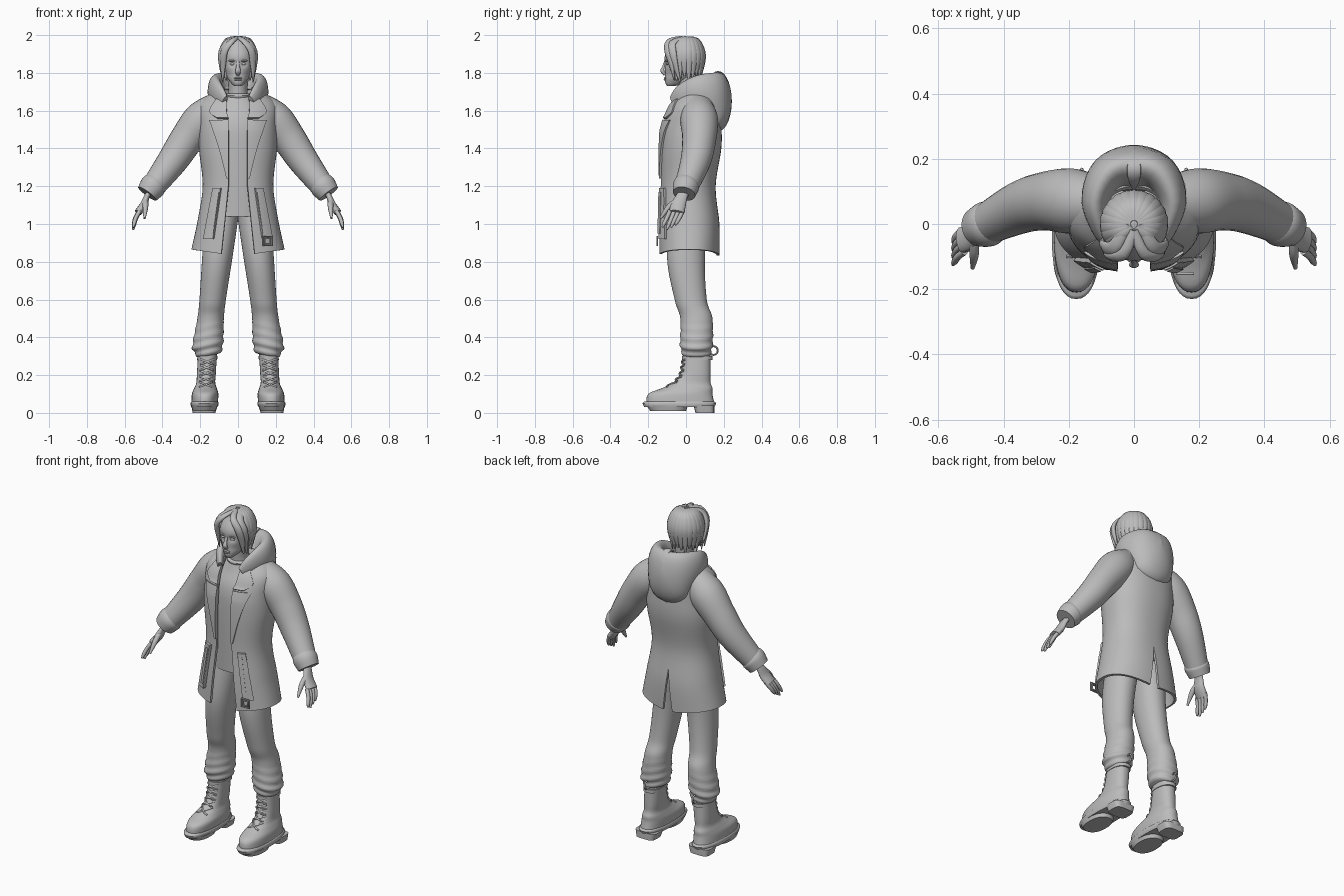
import bpy, bmesh, math
from mathutils import Vector

if "Cube" in bpy.data.objects:
    bpy.data.objects.remove(bpy.data.objects["Cube"], do_unlink=True)

colour = (.5, .5, .5, 1)
grey = bpy.data.materials.new("plain grey")
grey.use_nodes = True
grey.diffuse_color = colour
grey.node_tree.nodes["Principled BSDF"].inputs["Base Color"].default_value = colour
parts = []


def finish(obj, name):
    obj.name = name
    obj.data.materials.append(grey)
    parts.append(obj)
    return obj


def spline(keys, steps):
    """Smooth interpolation through a list of tuples."""
    samples, last = [], len(keys) - 1
    for i in range(steps + 1):
        position = i / steps * last
        k = min(int(position), last - 1)
        f = position - k
        before, start, end, after = [keys[max(0, min(last, k + d))] for d in (-1, 0, 1, 2)]
        samples.append([b + f / 2 * (c - a + f * (2 * a - 5 * b + 4 * c - d + f * (3 * (b - c) + d - a)))
                        for a, b, c, d in zip(before, start, end, after)])
    return samples


def grid(name, rows, closed=True, mirror=False, thickness=0):
    """Skin a list of point rows; closed rows become a capped solid."""
    bm = bmesh.new()
    verts = [[bm.verts.new(point) for point in row] for row in rows]
    count = len(verts[0])
    for lower, upper in zip(verts, verts[1:]):
        for j in range(count if closed else count - 1):
            k = (j + 1) % count
            bm.faces.new((lower[j], lower[k], upper[k], upper[j]))
    if closed:
        bm.faces.new(verts[0])
        bm.faces.new(verts[-1])
    bmesh.ops.recalc_face_normals(bm, faces=bm.faces)
    mesh = bpy.data.meshes.new(name)
    bm.to_mesh(mesh)
    bm.free()
    obj = bpy.data.objects.new(name, mesh)
    bpy.context.collection.objects.link(obj)
    if mirror:
        obj.modifiers.new("mirror", "MIRROR")
    if thickness:
        solidify = obj.modifiers.new("thickness", "SOLIDIFY")
        solidify.thickness, solidify.offset = thickness, 0
    return finish(obj, name)


def turns(count):
    return [2 * math.pi * j / count for j in range(count)]


def power(value, exponent):
    return math.copysign(abs(value) ** exponent, value)


def section(angle, half_width, front_y, back_y, square):
    """Point on a squared-off ellipse, starting from its front."""
    x = half_width * power(math.sin(angle), 2 / square)
    y = (front_y + back_y) / 2 + (front_y - back_y) / 2 * power(math.cos(angle), 2 / square)
    return x, y


def rings(name, keys, steps=24, square=2.3, centre=None):
    """Upright loft; each key is z, half width, front y, back y. A centre rule makes a pair."""
    rows = []
    for z, half_width, front_y, back_y in spline(keys, steps):
        shift = centre(z) if centre else 0
        points = [section(angle, half_width, front_y, back_y, square) for angle in turns(40)]
        rows.append([(x + shift, y, z) for x, y in points])
    return grid(name, rows, mirror=bool(centre))


def tube(name, keys, steps=12, sides=14, side=(0, 1, 0), flat=1, mirror=True):
    """Swept ellipse; each key is x, y, z, radius along the side direction."""
    path, rows = spline(keys, steps), []
    for i, (x, y, z, radius) in enumerate(path):
        ahead, behind = path[min(i + 1, steps)], path[max(i - 1, 0)]
        tangent = (Vector(ahead[:3]) - Vector(behind[:3])).normalized()
        across = Vector(side)
        across = (across - tangent * across.dot(tangent)).normalized()
        up = tangent.cross(across) / flat
        rows.append([Vector((x, y, z)) + radius * (up * math.cos(angle) + across * math.sin(angle))
                     for angle in turns(sides)])
    return grid(name, rows, mirror=mirror)


def front(keys, x, z):
    """Front surface y of an upright loft at x from its centre and height z."""
    key_z, half_width, front_y, back_y = min(spline(keys, 60), key=lambda sample: abs(sample[0] - z))
    across = min(abs(x) / half_width, .99)
    angle = math.asin(across ** 1.15)
    return section(angle, half_width, front_y, back_y, 2.3)[1]


def ball(name, location, scale):
    bpy.ops.mesh.primitive_uv_sphere_add(segments=20, ring_count=12, radius=1, location=location)
    bpy.context.object.scale = scale
    return finish(bpy.context.object, name)


def ring(name, location, radius, segments, rotation):
    bpy.ops.mesh.primitive_torus_add(major_segments=segments, minor_segments=8, major_radius=radius,
                                     minor_radius=.005, location=location, rotation=rotation)
    finish(bpy.context.object, name)


# Coat: open down the front, with a wedge slit at the lower back
COAT = [(.83, .24, -.14, .17), (1, .21, -.14, .17), (1.2, .18, -.13, .15), (1.4, .2, -.13, .18),
        (1.52, .2, -.12, .18), (1.62, .2, -.08, .17), (1.68, .15, -.03, .15), (1.72, .08, 0, .11)]


def opening(z):
    return .05 + .1 * max(0, 1.2 - z, z - 1.5)


rows, columns = [], 28
for z, half_width, front_y, back_y in spline(COAT, 42):
    slit = max(0, 1.08 - z) * .12
    start = math.asin((opening(z) / half_width) ** 1.15)
    end = math.pi - math.asin((slit / half_width) ** 1.15)
    hem = .2 * max(0, 1 - z)
    row = []
    for j in range(columns + 1):
        x, y = section(start + (end - start) * j / columns, half_width, front_y, back_y, 2.3)
        row.append((x if j < columns else slit, y, z + hem * x / half_width))
    rows.append(row)
grid("coat", rows, closed=False, mirror=True, thickness=.014)


def patch(name, keys, lift, thickness):
    """Plate lying on the coat front; each key is z, inner x, outer x."""
    rows = []
    for z, inner, outer in keys:
        across = [inner + (outer - inner) * j / 6 for j in range(7)]
        rows.append([(x, front(COAT, x, z) - lift, z) for x in across])
    grid(name, rows, closed=False, mirror=True, thickness=thickness)


patch("lapel", spline([(1.24, .05, .06), (1.4, .05, .1), (1.55, .05, .15)], 16), .012, .012)
patch("collar", spline([(1.56, .05, .11), (1.6, .06, .15), (1.69, .06, .09)], 8), .012, .012)
patch("pocket_strap", spline([(1.19, .09, .13), (.92, .13, .18)], 10), .017, .018)
patch("pocket_welt", spline([(1.17, .1, .12), (.95, .13, .15)], 10), .028, .008)
quarter = math.pi / 2
for size in (.02, .034):
    ring("buckle", (.157, -.152, .91), size, 4, (quarter, quarter / 2, 0))

# Sleeves and cuffs
tube("sleeve", [(.11, .06, 1.62, .08), (.19, .07, 1.55, .1), (.27, .07, 1.45, .09),
                (.35, .05, 1.33, .08), (.47, -.01, 1.17, .06)], steps=30, sides=28)
tube("cuff", [(.43, .01, 1.22, .06), (.45, 0, 1.2, .07), (.48, -.01, 1.16, .06)], steps=8, sides=28)

# Hood draped round the neck, drooping at the back
hood = [(.07, -.07, 1.65, .03), (.1, -.02, 1.68, .06), (.12, .07, 1.7, .09), (.08, .15, 1.68, .13)]
other_side = [(-x, y, z, radius) for x, y, z, radius in reversed(hood)]
tube("hood", hood + [(0, .17, 1.65, .16)] + other_side, steps=40, sides=28, side=(0, 0, 1), flat=2.2, mirror=False)

# Shirt and neck
rings("shirt", [(1.04, .15, -.1, .13), (1.4, .16, -.11, .15), (1.54, .15, -.1, .15),
                (1.63, .11, -.06, .13), (1.68, .07, -.04, .1)])
rings("neckband", [(1.66, .06, -.04, .09), (1.68, .07, -.05, .09), (1.69, .06, -.04, .08)], steps=6)
rings("neck", [(1.62, .07, -.04, .09), (1.7, .05, -.04, .07), (1.79, .06, -.05, .07)], square=2)

# Head with dented eye sockets and cheeks
head = rings("head", [(1.73, .02, -.1, -.06), (1.75, .04, -.11, 0), (1.8, .07, -.11, .07),
                      (1.9, .08, -.11, .09), (1.98, .04, -.06, .05)], steps=40, square=2.2)
for vert in head.data.vertices:
    for x, z, reach, depth in ((.03, 1.85, .016, .014), (.05, 1.79, .02, .006)):
        if vert.co.y < 0:
            distance = math.hypot(abs(vert.co.x) - x, vert.co.z - z)
            vert.co.y += depth * math.exp(-(distance / reach) ** 2)
tube("nose", [(0, -.11, 1.86, .008), (0, -.12, 1.83, .01), (0, -.125, 1.81, .015), (0, -.11, 1.79, .01)],
     side=(1, 0, 0), flat=1.4, mirror=False)
for z in (1.764, 1.773):
    ball("lip", (0, -.11, z), (.022, .008, .005))
for s in (1, -1):
    ball("eye", (s * .03, -.095, 1.847), (.013, .01, .007))
    ball("eyebrow", (s * .033, -.104, 1.864), (.02, .007, .004))
    ball("ear", (s * .077, 0, 1.83), (.01, .02, .03))

# Hair: a cap with the face cut away, then overlapping locks
cap = ball("hair_cap", (0, 0, 1.89), (.09, .1, .1))
bm = bmesh.new()
bm.from_mesh(cap.data)
face_side = [v for v in bm.verts if v.co.z < -.75 or (v.co.y < -.4 and v.co.z < .5)]
bmesh.ops.delete(bm, geom=face_side, context="VERTS")
bm.to_mesh(cap.data)
bm.free()
for i in range(9):
    angle = math.radians(52 + 16 * i)
    s, c = math.sin(angle), -math.cos(angle)
    spread = [(.01, 1.987, .012), (.06, 1.972, .022), (.09, 1.91, .024), (.09, 1.85, .02),
              (.08, 1.76 + i % 3 / 80, .005)]
    tube("hair_lock", [(r * s, r * c, z, width) for r, z, width in spread], side=(-c, s, 0), flat=1.8)
tube("fringe_lock", [(0, -.02, 1.988, .014), (.03, -.09, 1.97, .018), (.07, -.1, 1.92, .02),
                     (.08, -.08, 1.85, .018), (.08, -.06, 1.76, .004)], side=(1, .6, 0), flat=1.6)
tube("temple_lock", [(.02, 0, 1.987, .016), (.06, -.07, 1.96, .022), (.09, -.07, 1.89, .024),
                     (.08, -.03, 1.75, .004)], side=(.6, 1, 0), flat=1.9)

# Trousers, with creases bunched above the boots
legs = rings("trouser_leg", [(1.08, .09, -.08, .12), (.82, .08, -.1, .1), (.6, .07, -.06, .11),
                             (.5, .07, -.03, .14), (.35, .08, -.03, .14), (.3, .05, -.01, .12)],
             steps=60, square=2.1, centre=lambda z: .2 - .11 * z)
for vert in legs.data.vertices:
    bunch = max(0, .5 - vert.co.z) * .03 * math.sin(vert.co.z * 130 + vert.co.x * 30)
    vert.co += vert.normal * bunch


# Boots with soles, laces and pull loops
def ankle(z):
    return .18 - .06 * z


BOOT = [(.33, .05, -.01, .13), (.21, .05, -.03, .13), (.16, .05, -.07, .13),
        (.13, .06, -.13, .14), (.1, .07, -.2, .14), (.05, .07, -.21, .15)]
rings("boot", BOOT, centre=ankle)
rings("boot_band", [(.3, .053, -.02, .14), (.28, .053, -.02, .14)], steps=1, centre=ankle)
rings("sole", [(.06, .07, -.22, .15), (.05, .075, -.23, .16), (.03, .07, -.22, .15)], steps=4, centre=ankle)
rings("heel", [(.04, .07, .04, .15), (0, .06, .05, .15)], steps=1, square=4, centre=ankle)
rings("tread", [(.04, .07, -.21, .01), (.01, .06, -.19, 0)], steps=1, centre=ankle)
for i in range(5):
    for s in (1, -1):
        lace = []
        for t in (-1, -.5, 0, .5, 1):
            x, z = .034 * t, .15 + .03 * i + .013 * t * s
            lace.append((ankle(z) + x, front(BOOT, x, z) - .004, z, .005))
        tube("lace", lace, sides=8, side=(0, 0, 1))
for s in (1, -1):
    ring("pull_loop", (s * .16, .145, .33), .023, 20, (0, quarter, 0))

# Hands
tube("palm", [(.45, 0, 1.19, .03), (.48, -.02, 1.15, .03), (.5, -.04, 1.1, .04), (.53, -.05, 1.06, .04)], flat=2)
for i in range(4):
    y, reach = -.085 + .023 * i, .1 - .012 * abs(i - 1)
    tube("finger", [(.52, y, 1.07, .011), (.54, y - .015, 1.07 - reach * .4, .011),
                    (.55, y - .03, 1.07 - reach * .75, .01), (.555, y - .04, 1.07 - reach, .005)], sides=10)
tube("thumb", [(.49, -.04, 1.13, .014), (.49, -.09, 1.09, .015), (.495, -.135, 1.03, .006)],
     sides=10, side=(1, 0, 0))

# Apply modifiers, then smooth everything but the hard edges
bpy.ops.object.select_all(action="DESELECT")
for obj in parts:
    obj.select_set(True)
bpy.context.view_layer.objects.active = parts[0]
bpy.ops.object.convert(target="MESH")
bpy.ops.object.shade_smooth_by_angle(angle=math.radians(45))
